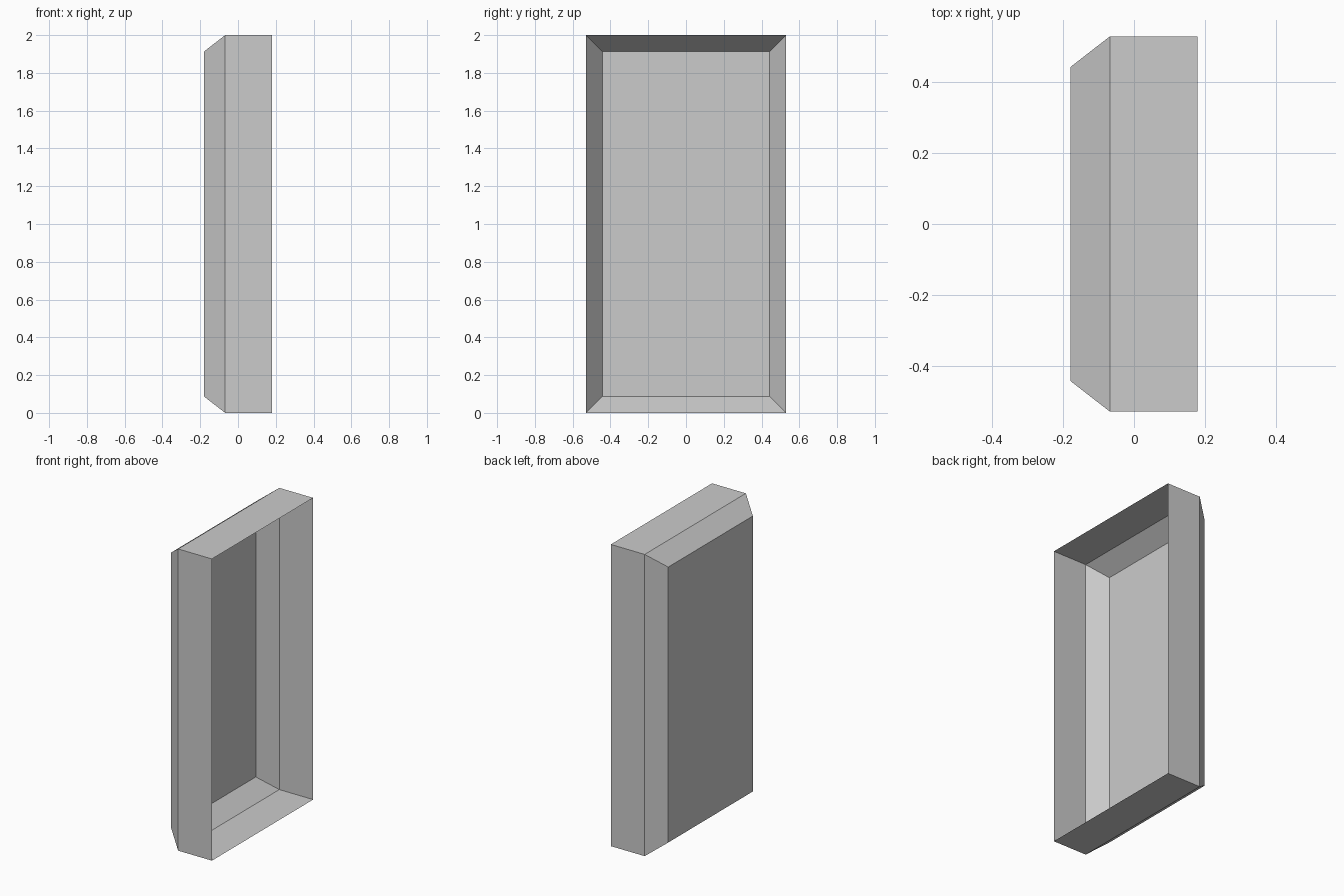
import bpy, bmesh

if "Cube" in bpy.data.objects:
    bpy.data.objects.remove(bpy.data.objects["Cube"])

HALF_W, HEIGHT, INSET = 0.53, 2.0, 0.087


def ring(bm, x, inset):
    """Rectangular loop in the YZ plane, shrunk by inset on all sides."""
    w, lo, hi = HALF_W - inset, inset, HEIGHT - inset
    return [bm.verts.new((x, y, z)) for y, z in
            ((-w, lo), (w, lo), (w, hi), (-w, hi))]


# Open thin-walled tray: open rim, straight walls, chamfer, back panel
bm = bmesh.new()
rings = [ring(bm, 0.18, 0), ring(bm, -0.068, 0), ring(bm, -0.18, INSET)]
for a, b in zip(rings, rings[1:]):
    for i in range(4):
        j = (i + 1) % 4
        bm.faces.new((a[i], b[i], b[j], a[j]))
back = bm.faces.new(rings[-1])

# Make the outside of the shell the front side
bm.normal_update()
bmesh.ops.recalc_face_normals(bm, faces=bm.faces[:])
bm.normal_update()
if back.normal.x > 0:
    bmesh.ops.reverse_faces(bm, faces=bm.faces[:])

mesh = bpy.data.meshes.new("open_tray_shell")
bm.to_mesh(mesh)
bm.free()
tray = bpy.data.objects.new("open_tray_shell", mesh)
bpy.context.collection.objects.link(tray)
